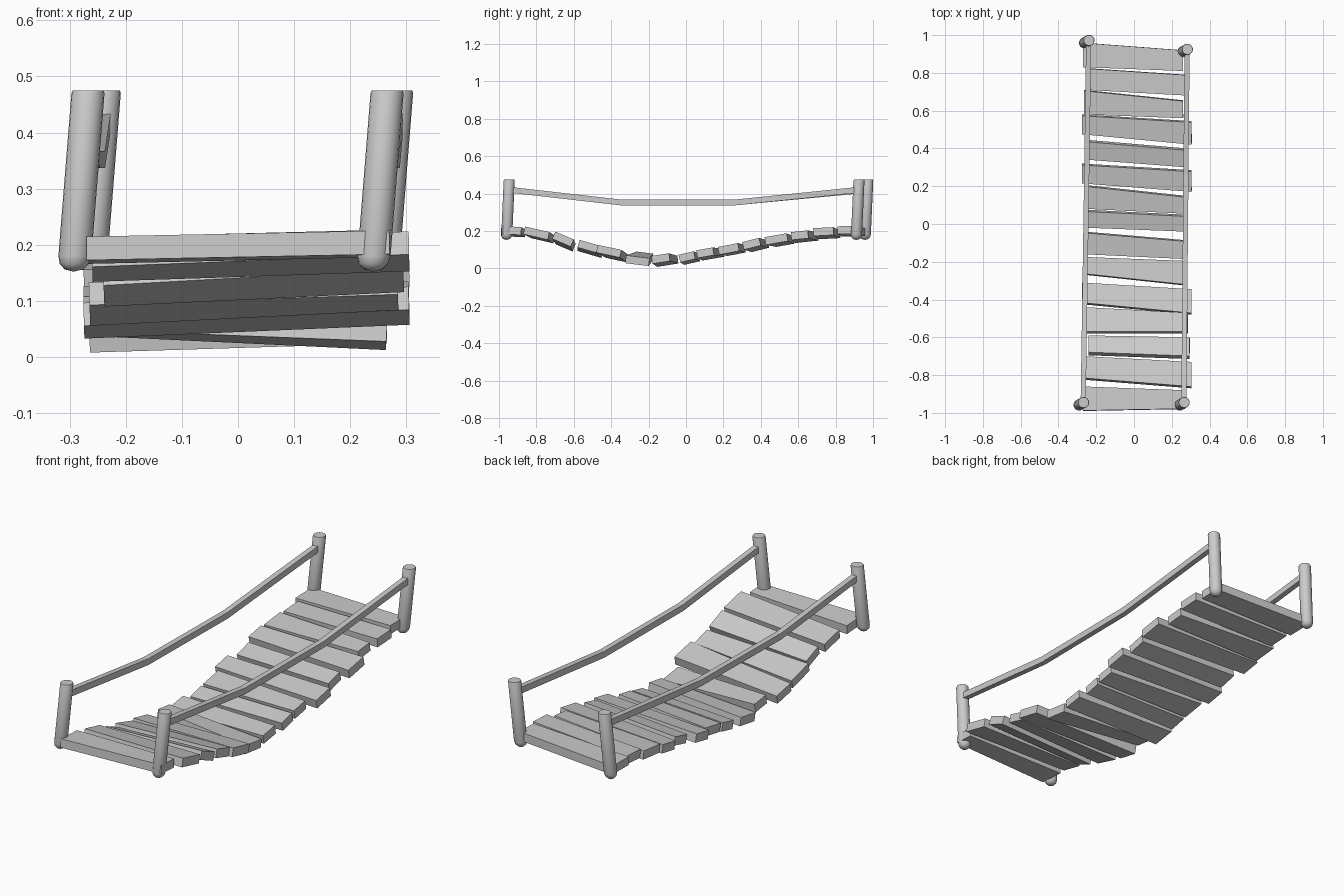
import bpy, bmesh, math
from mathutils import Vector, Matrix

if "Cube" in bpy.data.objects:
    bpy.data.objects.remove(bpy.data.objects["Cube"])

THICK = 0.042


def finish(bm, name, smooth=False):
    bmesh.ops.recalc_face_normals(bm, faces=bm.faces)
    mesh = bpy.data.meshes.new(name)
    bm.to_mesh(mesh)
    bm.free()
    obj = bpy.data.objects.new(name, mesh)
    bpy.context.collection.objects.link(obj)
    if smooth:
        bpy.context.view_layer.objects.active = obj
        obj.select_set(True)
        bpy.ops.object.shade_smooth_by_angle(angle=math.radians(40))
        obj.select_set(False)
    return obj


def plank(name, left, right, xs, z, pitch, roll):
    """Tapered board: y span of each end, x span, centre height, tilts in degrees."""
    bm = bmesh.new()
    bmesh.ops.create_cube(bm, size=2)
    p, r = math.radians(pitch), math.radians(roll)
    centre = Vector((sum(xs) / 2, (sum(left) + sum(right)) / 4, z))
    rot = Matrix.Rotation(-r, 4, 'Y') @ Matrix.Rotation(p, 4, 'X')
    for v in bm.verts:
        span = right if v.co.x > 0 else left
        mid = sum(span) / 2 - centre.y
        half = ((span[0] - span[1]) - THICK * abs(math.sin(p))) / 2
        local = Vector((v.co.x * (xs[1] - xs[0]) / 2,
                        (mid + v.co.y * half) / math.cos(p),
                        v.co.z * THICK / 2))
        v.co = centre + rot @ local
    return finish(bm, name)


def post(name, x, y):
    """Leaning round post with a flat top and a domed foot."""
    top, r, seg = 0.475, 0.0295, 20
    profile = [(0, top), (r * 0.93, top), (r, top - 0.005), (r, 0.18),
               (r * 0.88, 0.166), (r * 0.55, 0.156), (0, 0.152)]
    bm = bmesh.new()
    verts = [bm.verts.new((a, 0, b)) for a, b in profile]
    edges = [bm.edges.new(e) for e in zip(verts, verts[1:])]
    bmesh.ops.spin(bm, geom=verts + edges, axis=(0, 0, 1), cent=(0, 0, 0),
                   angle=math.tau, steps=seg)
    bmesh.ops.remove_doubles(bm, verts=bm.verts, dist=1e-5)
    for v in bm.verts:
        drop = top - v.co.z
        v.co.x += x - 0.08 * drop
        v.co.y += y - 0.045 * drop
    return finish(bm, name, True)


def rail(name, points, w=0.027, h=0.031):
    """Square bar swept along a sagging path."""
    bm = bmesh.new()
    rings = [[bm.verts.new((x + sx * w / 2, y, z + sz * h / 2))
              for sx, sz in ((-1, -1), (1, -1), (1, 1), (-1, 1))]
             for x, y, z in points]
    for a, b in zip(rings, rings[1:]):
        for i in range(4):
            j = (i + 1) % 4
            bm.faces.new((a[i], a[j], b[j], b[i]))
    bm.faces.new(rings[0])
    bm.faces.new(rings[-1])
    return finish(bm, name)


# Deck planks, back to front
planks = [
    ((.96, .83), (.92, .81), (-.27, .26), .198, 1, 1.5),
    ((.825, .71), (.79, .68), (-.25, .28), .188, 3, 2),
    ((.71, .58), (.655, .56), (-.265, .26), .170, 6, 2),
    ((.58, .475), (.545, .42), (-.275, .305), .150, 10, 2),
    ((.445, .34), (.40, .30), (-.245, .28), .125, 14, 2.5),
    ((.32, .215), (.285, .17), (-.275, .305), .100, 11, 1.5),
    ((.205, .08), (.15, .055), (-.245, .265), .078, 10, 2),
    ((.075, -.02), (.05, -.04), (-.245, .265), .055, 13, 2),
    ((-.04, -.16), (-.085, -.185), (-.265, .265), .045, 9, 2.2),
    ((-.175, -.27), (-.195, -.325), (-.25, .265), .052, -7, -3),
    ((-.31, -.425), (-.345, -.48), (-.275, .305), .078, -12, 1.7),
    ((-.44, -.58), (-.47, -.58), (-.265, .285), .106, -16, 2),
    ((-.59, -.695), (-.60, -.715), (-.24, .295), .142, -23, 2.3),
    ((-.70, -.825), (-.73, -.87), (-.26, .305), .178, -13, 1.2),
    ((-.86, -.99), (-.88, -.98), (-.27, .27), .196, -3, 1.2),
]
for i, data in enumerate(planks, 1):
    plank(f"deck_plank_{i:02d}", *data)

# Corner posts and hand rails
for side, front, back in (("left", (-.267, -.945), (-.238, .972)),
                          ("right", (.266, -.945), (.283, .925))):
    post(f"front_{side}_post", *front)
    post(f"back_{side}_post", *back)
    fx, bx = front[0] - .002, back[0] - .002
    rail(f"{side}_hand_rail", [
        (fx, front[1], .420),
        (fx + (bx - fx) * .32, -.345, .352),
        (fx + (bx - fx) * .64, .26, .352),
        (bx, back[1], .420)])
